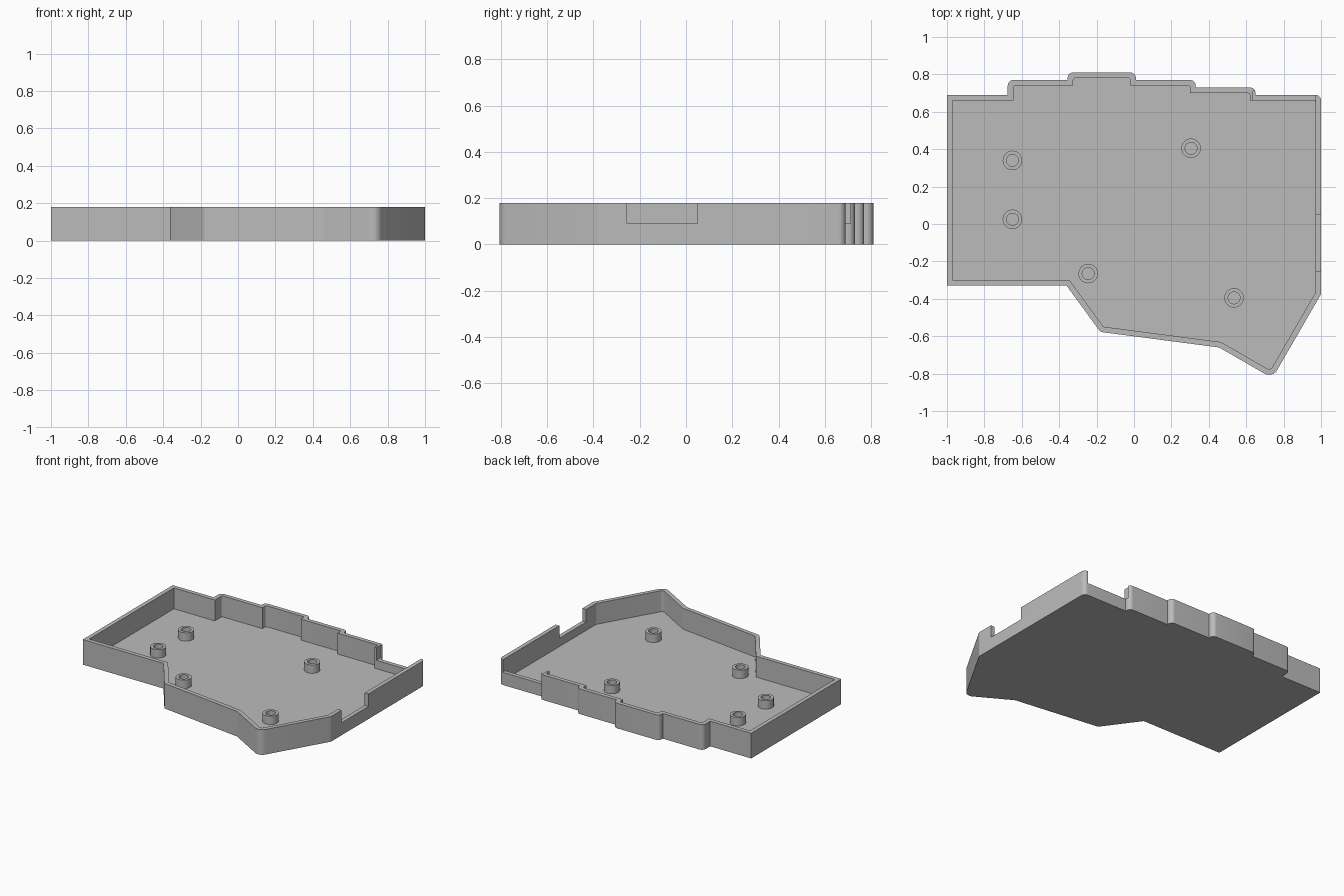
import bpy
import math
from mathutils import Vector

if "Cube" in bpy.data.objects:
    bpy.data.objects.remove(bpy.data.objects["Cube"], do_unlink=True)

HEIGHT, FLOOR, WALL, NOTCH_Z = 0.18, 0.03, 0.03, 0.09

grey = bpy.data.materials.new("case_grey")
grey.use_nodes = True
grey.diffuse_color = (0.5, 0.5, 0.5, 1)
grey.node_tree.nodes["Principled BSDF"].inputs["Base Color"].default_value = (0.5, 0.5, 0.5, 1)

# Case outline, counter-clockwise: x, y, corner radius
OUTLINE = [
    (-1, -0.33, 0), (-0.36, -0.33, 0), (-0.18, -0.577, 0.03), (0.455, -0.66, 0.03),
    (0.74, -0.8245, 0.05), (1, -0.375, 0.03), (1, 0.69, 0.03),
    (0.65, 0.69, 0), (0.65, 0.73, 0.03), (0.33, 0.73, 0), (0.33, 0.77, 0.03),
    (0.01, 0.77, 0), (0.01, 0.81, 0.03), (-0.355, 0.81, 0.03), (-0.355, 0.77, 0),
    (-0.675, 0.77, 0.03), (-0.675, 0.69, 0), (-1, 0.69, 0),
]


def offset_outline(points, distance):
    """Move every edge inward and shrink the corner radii."""
    result = []
    for i, (x, y, r) in enumerate(points):
        p = Vector((x, y))
        a = (p - Vector(points[i - 1][:2])).normalized()
        b = (Vector(points[(i + 1) % len(points)][:2]) - p).normalized()
        na, nb = Vector((-a.y, a.x)), Vector((-b.y, b.x))
        q = p + (na + nb) * distance / (1 + na.dot(nb))
        result.append((q.x, q.y, r * 0.4))
    return result


def rounded(points, steps=8):
    """Replace corners that have a radius by arcs."""
    result = []
    for i, (x, y, r) in enumerate(points):
        p = Vector((x, y))
        if r == 0:
            result.append(p)
            continue
        a = (Vector(points[i - 1][:2]) - p).normalized()
        b = (Vector(points[(i + 1) % len(points)][:2]) - p).normalized()
        half = a.angle(b) / 2
        centre = p + (a + b).normalized() * r / math.sin(half)
        start = p + a * r / math.tan(half) - centre
        end = p + b * r / math.tan(half) - centre
        sweep = math.atan2(start.cross(end), start.dot(end))
        for k in range(steps + 1):
            t = sweep * k / steps
            c, s = math.cos(t), math.sin(t)
            result.append(centre + Vector((start.x * c - start.y * s, start.x * s + start.y * c)))
    return result


def prism(name, loop, z0, z1):
    n = len(loop)
    verts = [(p[0], p[1], z) for z in (z0, z1) for p in loop]
    faces = [tuple(reversed(range(n))), tuple(range(n, 2 * n))]
    faces += [(i, (i + 1) % n, n + (i + 1) % n, n + i) for i in range(n)]
    mesh = bpy.data.meshes.new(name)
    mesh.from_pydata(verts, [], faces)
    mesh.materials.append(grey)
    obj = bpy.data.objects.new(name, mesh)
    bpy.context.collection.objects.link(obj)
    return obj


def box(name, x0, x1, y0, y1, z0, z1):
    return prism(name, [(x0, y0), (x1, y0), (x1, y1), (x0, y1)], z0, z1)


def select(obj):
    bpy.ops.object.select_all(action='DESELECT')
    obj.select_set(True)
    bpy.context.view_layer.objects.active = obj


def cut(target, cutter):
    mod = target.modifiers.new("cut", 'BOOLEAN')
    mod.operation = 'DIFFERENCE'
    mod.solver = 'EXACT'
    mod.object = cutter
    select(target)
    bpy.ops.object.modifier_apply(modifier=mod.name)
    bpy.data.objects.remove(cutter, do_unlink=True)


# Tray with hollow inside and two port notches
tray = prism("case_tray", rounded(OUTLINE), 0, HEIGHT)
cut(tray, prism("hollow", rounded(offset_outline(OUTLINE, WALL)), FLOOR, HEIGHT + 0.1))
cut(tray, box("side_notch", 0.9, 1.1, -0.255, 0.05, NOTCH_Z, HEIGHT + 0.1))
cut(tray, box("back_notch", 0.635, 0.97, 0.6, 0.71, NOTCH_Z, HEIGHT + 0.1))
select(tray)
bpy.ops.object.shade_smooth_by_angle(angle=math.radians(25))


# Hollow screw standoffs
def standoff(x, y, outer=0.052, inner=0.032, top=0.09, n=40):
    def ring(r):
        return [(x + r * math.cos(math.tau * i / n), y + r * math.sin(math.tau * i / n))
                for i in range(n)]
    post = prism("screw_standoff", ring(outer), FLOOR - 0.005, top)
    cut(post, prism("screw_hole", ring(inner), FLOOR, top + 0.1))
    select(post)
    bpy.ops.object.shade_smooth_by_angle(angle=math.radians(30))


for x, y in [(-0.65, 0.34), (-0.65, 0.025), (-0.245, -0.265), (0.305, 0.405), (0.535, -0.395)]:
    standoff(x, y)
